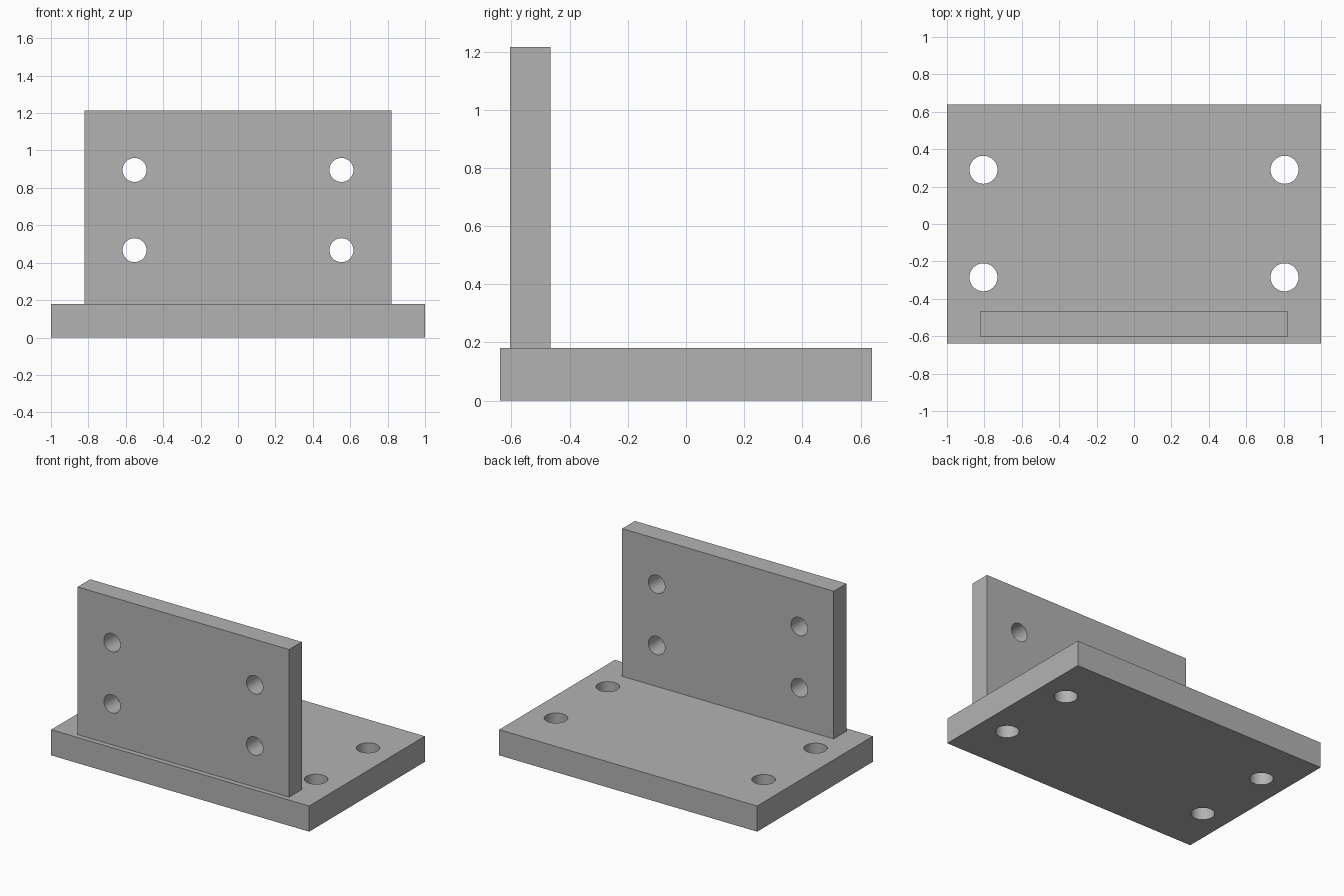
import bpy
import bmesh
import math
from mathutils import Matrix, Vector

cube = bpy.data.objects.get("Cube")
if cube:
    bpy.data.objects.remove(cube, do_unlink=True)

grey = bpy.data.materials.new("plain grey")
grey.use_nodes = True
colour = (0.45, 0.45, 0.45, 1)
grey.diffuse_color = colour
grey.node_tree.nodes["Principled BSDF"].inputs["Base Color"].default_value = colour


def add_object(name, bm):
    mesh = bpy.data.meshes.new(name)
    bm.to_mesh(mesh)
    bm.free()
    mesh.materials.append(grey)
    obj = bpy.data.objects.new(name, mesh)
    bpy.context.collection.objects.link(obj)
    return obj


def drilled_plate(name, low, high, centres, radius, turn):
    """Box between two corners with round holes bored through it."""
    low, high = Vector(low), Vector(high)
    bm = bmesh.new()
    bmesh.ops.create_cube(bm, size=1, matrix=Matrix.Translation((low + high) / 2)
                          @ Matrix.Diagonal((high - low).to_4d()))
    plate = add_object(name, bm)

    # All drills of the plate share one cutter mesh
    bm = bmesh.new()
    for centre in centres:
        bmesh.ops.create_cone(bm, cap_ends=True, segments=48, radius1=radius,
                              radius2=radius, depth=0.5,
                              matrix=Matrix.Translation(centre) @ turn)
    cutter = add_object(name + "_drills", bm)
    cutter.hide_render = True

    holes = plate.modifiers.new("bolt holes", "BOOLEAN")
    holes.operation = "DIFFERENCE"
    holes.solver = "EXACT"
    holes.object = cutter
    bpy.ops.object.select_all(action="DESELECT")
    bpy.context.view_layer.objects.active = plate
    plate.select_set(True)
    bpy.ops.object.modifier_apply(modifier=holes.name)
    bpy.data.objects.remove(cutter, do_unlink=True)
    bpy.ops.object.shade_smooth_by_angle(angle=math.radians(30))


# Base plate with four vertical bolt holes
drilled_plate("base_plate", (-1, -0.64, 0), (1, 0.64, 0.18),
              [(x, y, 0.09) for x in (-0.805, 0.805) for y in (-0.285, 0.29)],
              0.075, Matrix.Identity(4))

# Upright plate with four holes running front to back
drilled_plate("upright_plate", (-0.82, -0.605, 0.18), (0.82, -0.465, 1.215),
              [(x, -0.535, z) for x in (-0.553, 0.553) for z in (0.467, 0.896)],
              0.064, Matrix.Rotation(math.pi / 2, 4, "X"))
